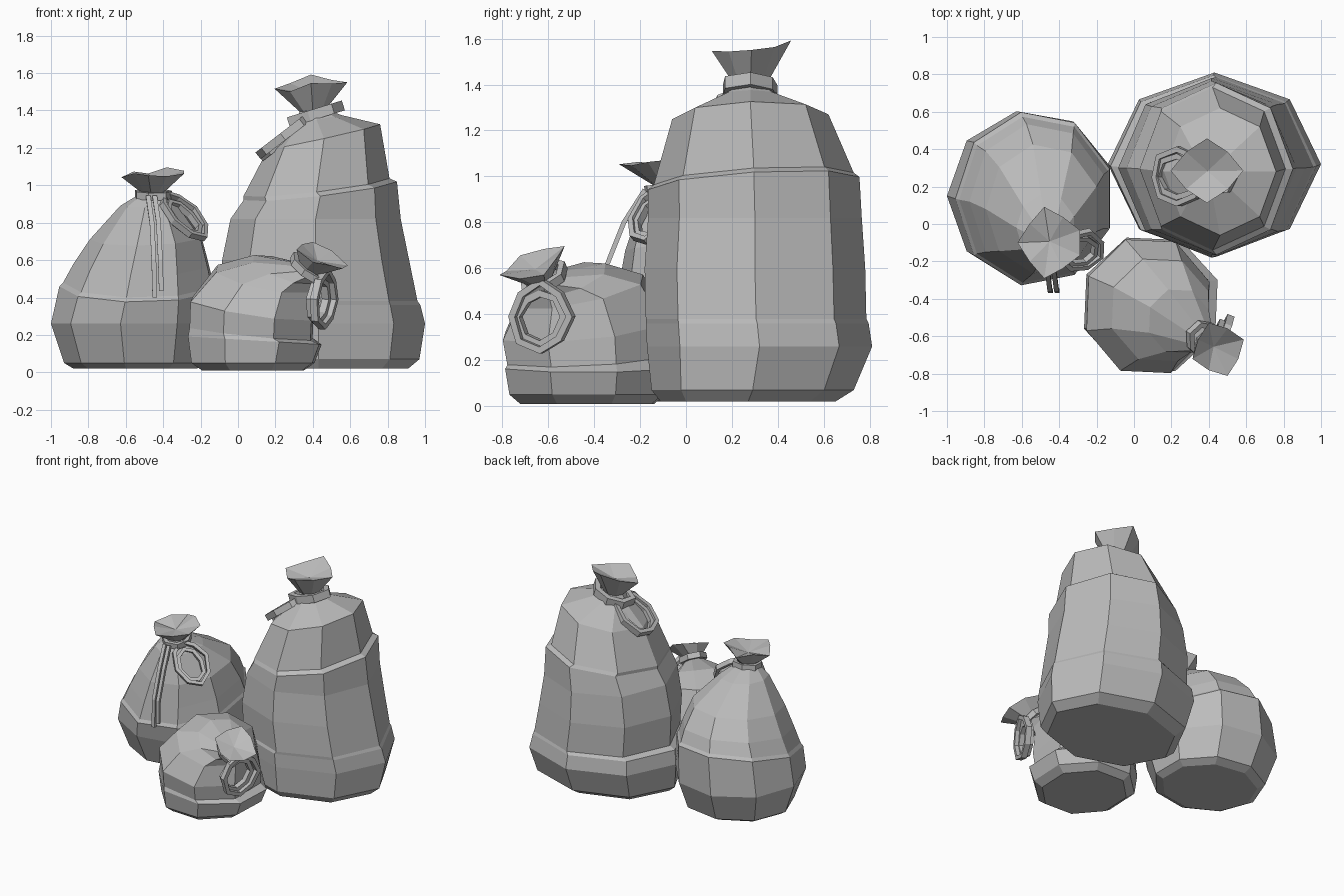
import bpy, bmesh, random
from math import sin, cos, pi, radians
from mathutils import Vector

random.seed(4)
old = bpy.data.objects.get("Cube")
if old:
    bpy.data.objects.remove(old)

grey = bpy.data.materials.new("bag grey")
grey.use_nodes = True
GREY = (0.5, 0.5, 0.5, 1)
grey.diffuse_color = GREY
grey.node_tree.nodes["Principled BSDF"].inputs["Base Color"].default_value = GREY


def finish(bm, name):
    bmesh.ops.recalc_face_normals(bm, faces=bm.faces)
    mesh = bpy.data.meshes.new(name)
    bm.to_mesh(mesh)
    bm.free()
    mesh.materials.append(grey)
    obj = bpy.data.objects.new(name, mesh)
    bpy.context.collection.objects.link(obj)
    return obj


def bridge(bm, a, b):
    for i in range(len(a)):
        j = (i + 1) % len(a)
        bm.faces.new((a[i], a[j], b[j], b[i]))


def ring(bm, sides, phase, z, cx, cy, rx, ry, sx=0, sy=0, ragged=0):
    """Elliptical ring whose height slopes by sx and sy."""
    verts = []
    for i in range(sides):
        a = radians(phase) + 2 * pi * i / sides
        k = 1 + ragged * (-0.12 if i % 2 else 0.08)
        dx, dy = rx * k * cos(a), ry * k * sin(a)
        dz = ragged * random.uniform(-0.025, 0.025)
        verts.append(bm.verts.new((cx + dx, cy + dy, z + sx * dx + sy * dy + dz)))
    return verts


def bag(name, sides, phase, rings):
    """Loft the rings; the last is the ragged open mouth above the neck."""
    bm = bmesh.new()
    last = len(rings) - 1
    loops = [ring(bm, sides, phase, *r, ragged=(n == last)) for n, r in enumerate(rings)]
    for a, b in zip(loops, loops[1:]):
        bridge(bm, a, b)
    bm.faces.new(loops[0])
    # gathered mouth sinks towards the neck
    mouth, neck = Vector(rings[-1][:3]), Vector(rings[-2][:3])
    p = mouth.lerp(neck, 0.35)
    centre = bm.verts.new((p.y, p.z, p.x))
    top = loops[-1]
    for i in range(sides):
        bm.faces.new((top[i], top[(i + 1) % sides], centre))
    return finish(bm, name)


def ribbon(name, points, width, thick, closed=False, centre=None):
    """Flat strip along a path; closed ones face outwards from their centre."""
    bm = bmesh.new()
    pts = [Vector(p) for p in points]
    n = len(pts)
    sections = []
    for i, p in enumerate(pts):
        a = pts[i - 1] if closed or i else p
        b = pts[(i + 1) % n] if closed or i < n - 1 else p
        along = (b - a).normalized()
        out = (p - centre).normalized() if closed else Vector((0, -1, 0.3))
        side = along.cross(out).normalized()
        out = side.cross(along).normalized()
        s, o = side * width / 2, out * thick / 2
        sections.append([bm.verts.new(p + v) for v in (s + o, o - s, -s - o, s - o)])
    for a, b in zip(sections, sections[1:]):
        bridge(bm, a, b)
    if closed:
        bridge(bm, sections[-1], sections[0])
    else:
        bm.faces.new(sections[0])
        bm.faces.new(sections[-1])
    return finish(bm, name)


def hoop(name, centre, u, v, width, thick, sides=8, wobble=0.1):
    """Closed ribbon around an ellipse spanned by u and v."""
    c, u, v = Vector(centre), Vector(u), Vector(v)
    pts = []
    for i in range(sides):
        a = 2 * pi * i / sides
        k = random.uniform(1 - wobble, 1 + wobble)
        pts.append(c + (u * cos(a) + v * sin(a)) * k)
    ribbon(name, pts, width, thick, True, c)


# Each ring: height, centre x, centre y, radius x, radius y, slope x, slope y
bag("tall_bag", 8, 0, [
    (.02, .43, .27, .48, .38),
    (.07, .43, .29, .54, .44),
    (.26, .43, .32, .57, .49),
    (.36, .425, .31, .55, .485),
    (.38, .44, .305, .52, .48),
    (.6, .415, .3, .5, .48),
    (.82, .415, .3, .455, .465),
    (.97, .44, .295, .41, .46, .12, .06),
    (.99, .42, .295, .39, .435, .12, .06),
    (1.26, .46, .28, .3, .34, .22, .03),
    (1.35, .42, .28, .13, .13, .2),
    (1.4, .4, .28, .07, .07, .1),
    (1.55, .39, .285, .18, .16, .12, .16)])

bag("round_bag", 9, 20, [
    (.02, -.54, .15, .34, .31),
    (.05, -.54, .15, .39, .37),
    (.26, -.55, .15, .45, .46),
    (.46, -.53, .135, .425, .47, 0, .18),
    (.48, -.525, .13, .41, .45, 0, .18),
    (.58, -.51, .12, .37, .42, 0, .15),
    (.72, -.487, .08, .305, .35, .03, .12),
    (.89, -.47, -.02, .16, .18, 0, .05),
    (.96, -.455, -.08, .06, .06),
    (1.06, -.45, -.1, .16, .18, .05, .1)])

bag("small_bag", 8, 20, [
    (.01, .08, -.43, .29, .31),
    (.05, .08, -.43, .35, .36),
    (.17, .09, -.43, .38, .38, -.06),
    (.21, .07, -.43, .35, .37, -.1, .05),
    (.34, .075, -.44, .35, .38, -.15, .1),
    (.5, .14, -.46, .275, .29, -.2, .2),
    (.55, .24, -.52, .17, .18, -.35, .3),
    (.55, .38, -.63, .05, .05, -.5, .4),
    (.62, .45, -.67, .135, .14, -.4, .3)])

# Ties around the necks
hoop("tall_tie", (.41, .28, 1.38), (.13, 0, .04), (0, .11, 0), .055, .04, 7)
hoop("round_tie", (-.455, -.08, .95), (.09, 0, 0), (0, .09, .01), .04, .03, 7)
hoop("small_tie", (.37, -.62, .56), (.08, 0, -.05), (0, .09, .04), .04, .03, 7)

# Hanging loops, each a pair of strands
for n, s in enumerate((1, .78)):
    hoop("tall_loop_%d" % n, (.24, .25, 1.26 - .02 * n),
         Vector((.13, 0, .1)) * s, Vector((0, .14, 0)) * s, .045, .03)
    hoop("round_loop_%d" % n, (-.29, -.14, .84 - .02 * n),
         Vector((.1, -.03, -.11)) * s, Vector((.05, .09, .03)) * s, .035, .025)
    hoop("small_loop_%d" % n, (.46 - .03 * n, -.63, .39),
         Vector((.05, .12, 0)) * s, Vector((.01, 0, .14)) * s, .04, .03)

# Loose ends down the front of the round bag
for n, dx in enumerate((0, .035)):
    ribbon("round_tail_%d" % n, [
        (-.48 + dx, -.18, .94), (-.46 + dx, -.27, .8),
        (-.45 + dx, -.35, .6), (-.445 + dx, -.36, .4 + dx)], .025, .02)
